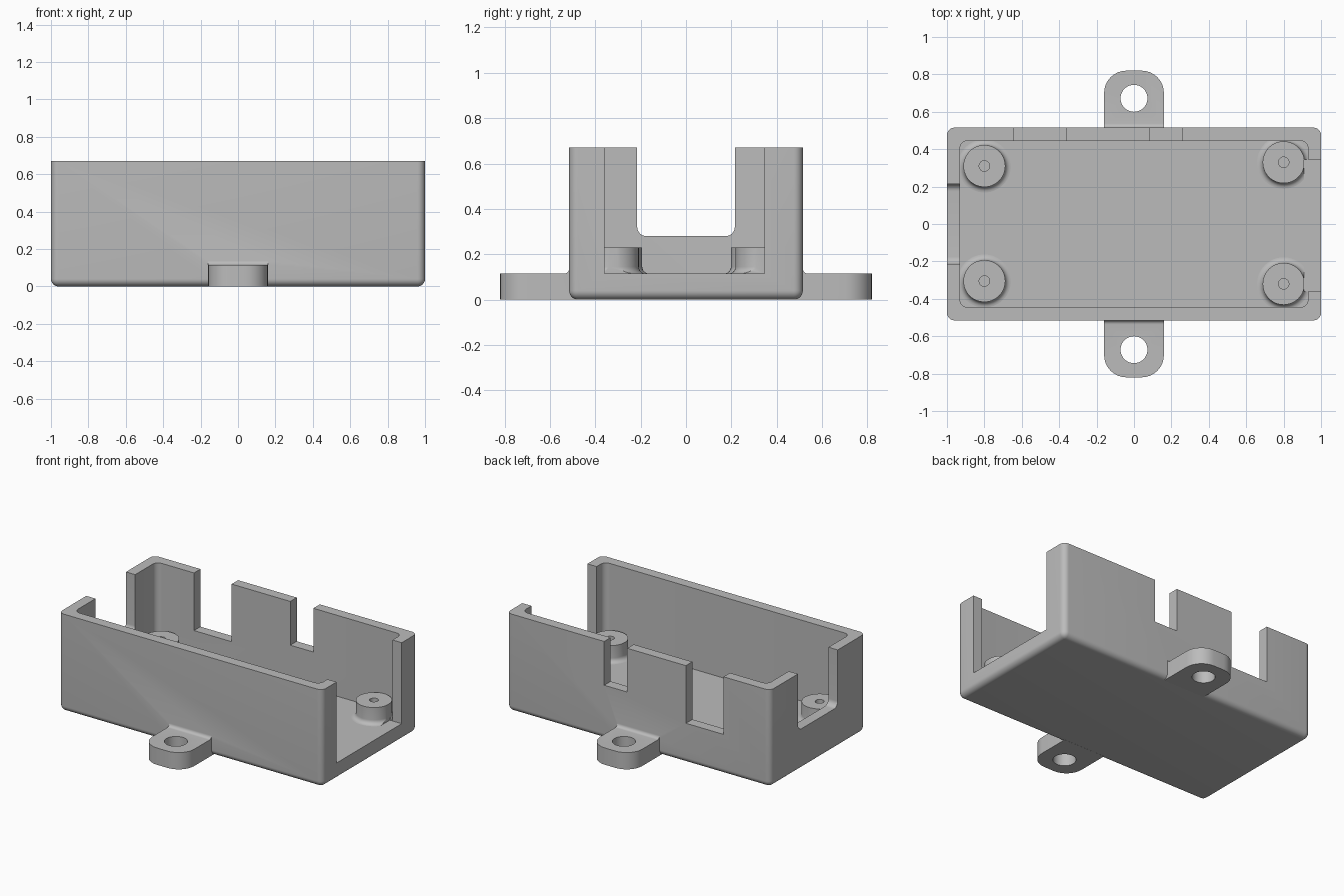
import bpy, bmesh, math
from mathutils import Vector

cube = bpy.data.objects.get("Cube")
if cube:
    bpy.data.objects.remove(cube, do_unlink=True)

grey = bpy.data.materials.new("plain grey plastic")
grey.use_nodes = True
colour = (0.5, 0.5, 0.5, 1)
grey.diffuse_color = colour
grey.node_tree.nodes["Principled BSDF"].inputs["Base Color"].default_value = colour

TOP, FLOOR, HALF_Y = 0.67, 0.115, 0.515


def finish(bm, name):
    bmesh.ops.recalc_face_normals(bm, faces=bm.faces)
    mesh = bpy.data.meshes.new(name)
    bm.to_mesh(mesh)
    bm.free()
    mesh.materials.append(grey)
    obj = bpy.data.objects.new(name, mesh)
    bpy.context.collection.objects.link(obj)
    return obj


def box(name, lo, hi, radius=0, pick=None):
    """Box between two corners; edges chosen by pick(direction, middle) are rounded."""
    lo, hi = Vector(lo), Vector(hi)
    bm = bmesh.new()
    bmesh.ops.create_cube(bm, size=1)
    edges = []
    for e in bm.edges:
        way = e.verts[1].co - e.verts[0].co
        if pick and pick(way, (e.verts[0].co + e.verts[1].co) / 2):
            edges.append(e)
    for v in bm.verts:
        v.co = Vector(l + (h - l) * (c + 0.5) for l, h, c in zip(lo, hi, v.co))
    if edges:
        bmesh.ops.bevel(bm, geom=edges, offset=radius, segments=8,
                        profile=0.5, affect='EDGES')
    return finish(bm, name)


def lathe(name, x, y, profile, steps=48):
    """Solid of revolution about a vertical axis."""
    bm = bmesh.new()
    verts = [bm.verts.new((x + r, y, z)) for r, z in profile]
    edges = [bm.edges.new(pair) for pair in zip(verts, verts[1:])]
    bmesh.ops.spin(bm, geom=verts + edges, cent=(x, y, 0), axis=(0, 0, 1),
                   angle=math.tau, steps=steps)
    bmesh.ops.remove_doubles(bm, verts=bm.verts, dist=1e-5)
    return finish(bm, name)


def combine(obj, other, operation):
    mod = obj.modifiers.new(operation.lower(), 'BOOLEAN')
    mod.object, mod.operation, mod.solver = other, operation, 'EXACT'
    bpy.context.view_layer.objects.active = obj
    bpy.ops.object.modifier_apply(modifier=mod.name)
    bpy.data.objects.remove(other, do_unlink=True)


def smooth(obj):
    bpy.ops.object.select_all(action='DESELECT')
    obj.select_set(True)
    bpy.context.view_layer.objects.active = obj
    bpy.ops.object.shade_smooth_by_angle(angle=math.radians(30))


def upright(way, mid):
    return abs(way.z) > 0.5


# Case shell with rounded corners and rounded bottom rim
case = box("case", (-1, -HALF_Y, 0), (1, HALF_Y, TOP), 0.04,
           lambda way, mid: upright(way, mid) or mid.z < -0.4)
combine(case, box("cavity", (-0.93, -0.445, FLOOR), (0.93, 0.445, 1), 0.04, upright),
        'DIFFERENCE')

# Wall openings: wide end, rounded-bottom end, and two slots in the back
combine(case, box("end_opening", (0.91, -0.36, FLOOR), (1.1, 0.345, 1)), 'DIFFERENCE')
combine(case, box("cable_opening", (-1.1, -0.215, 0.28), (-0.9, 0.215, 1), 0.04,
                  lambda way, mid: abs(way.x) > 0.5 and mid.z < 0), 'DIFFERENCE')
for left, right, bottom in ((-0.645, -0.36, 0.275), (0.085, 0.26, 0.37)):
    combine(case, box("back_slot", (left, 0.4, bottom), (right, 0.6, 1)), 'DIFFERENCE')

# Mounting tabs, each with a screw hole and a concave fillet against the wall
for side in (-1, 1):
    ys = sorted((side * 0.48, side * 0.82))
    tab = box("tab", (-0.16, ys[0], 0), (0.16, ys[1], FLOOR), 0.12,
              lambda way, mid: upright(way, mid) and mid.y * side > 0)
    hole = lathe("tab_hole", 0, side * 0.672,
                 [(0, -0.1), (0.072, -0.1), (0.072, 0.3), (0, 0.3)])
    combine(tab, hole, 'DIFFERENCE')
    combine(case, tab, 'UNION')

    bm = bmesh.new()
    r = 0.022
    arc = [(HALF_Y + r - r * math.cos(a), FLOOR + r - r * math.sin(a))
           for a in (math.pi / 2 * i / 6 for i in range(7))]
    section = arc + [(HALF_Y + r, FLOOR - 0.01), (HALF_Y - 0.01, FLOOR - 0.01),
                     (HALF_Y - 0.01, FLOOR + r)]
    face = bm.faces.new([bm.verts.new((-0.16, side * y, z)) for y, z in section])
    out = bmesh.ops.extrude_face_region(bm, geom=[face])["geom"]
    bmesh.ops.translate(bm, vec=(0.32, 0, 0),
                        verts=[g for g in out if isinstance(g, bmesh.types.BMVert)])
    combine(case, finish(bm, "tab_fillet"), 'UNION')
smooth(case)

# Circuit board posts with a pilot hole and a flared foot
flare = 0.03
foot = [(0.112 + flare - flare * math.cos(a), FLOOR + flare - flare * math.sin(a))
        for a in (math.pi / 2 * i / 6 for i in range(7))]
posts = {"back_right_post": (-0.8, 0.31), "front_right_post": (-0.8, -0.305),
         "back_left_post": (0.8, 0.33), "front_left_post": (0.8, -0.32)}
for name, (x, y) in posts.items():
    post = lathe(name, x, y, [(0, FLOOR + 0.002), (0.028, FLOOR + 0.002), (0.028, 0.23),
                              (0.112, 0.23)] + foot + [(0.142, FLOOR - 0.02), (0, FLOOR - 0.02)])
    # Posts beside the wide opening are trimmed flush with it
    if x > 0:
        combine(post, box("trim", (0.91, -0.36, FLOOR), (1.1, 0.345, 1)), 'DIFFERENCE')
    smooth(post)
